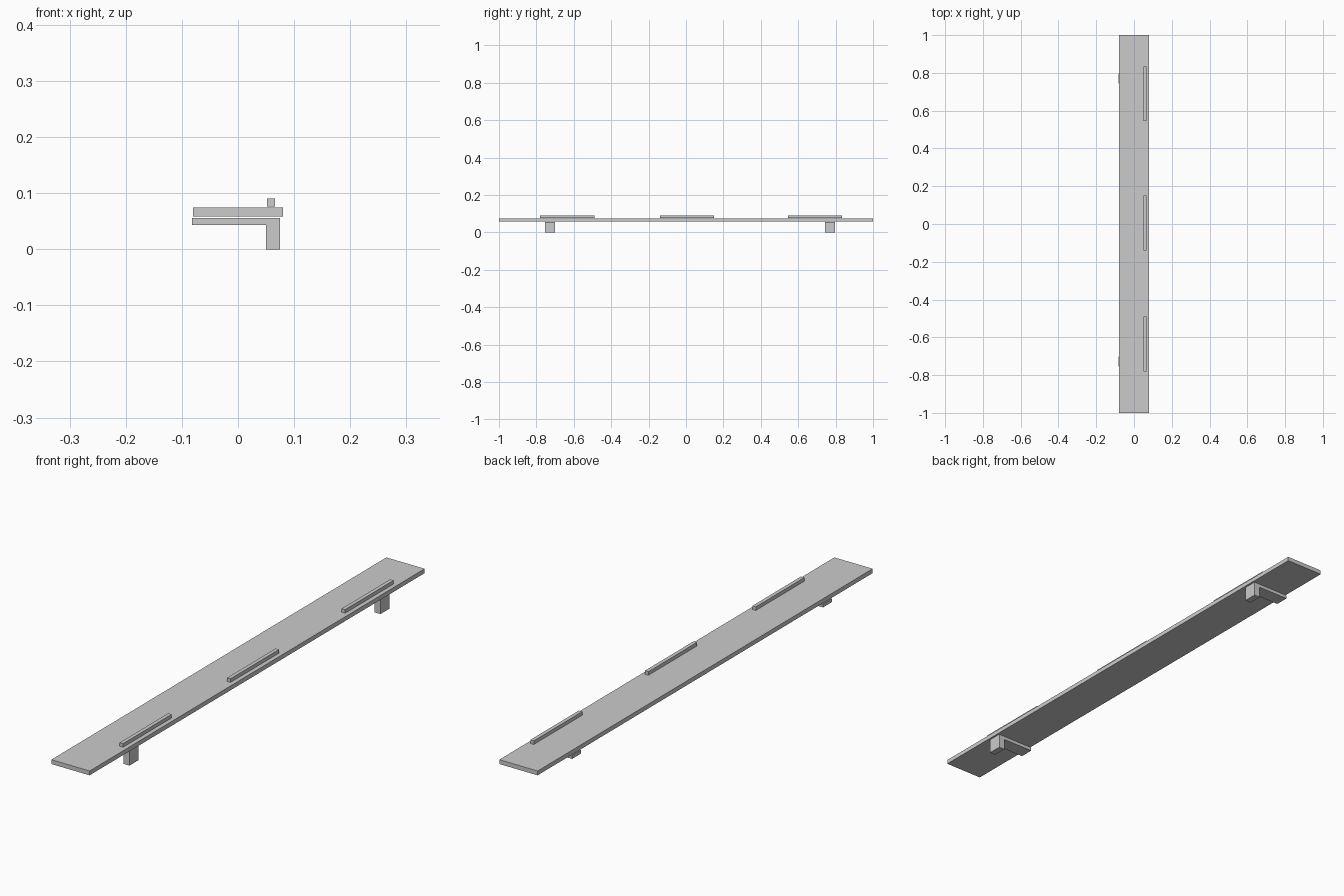
import bpy

if "Cube" in bpy.data.objects:
    bpy.data.objects.remove(bpy.data.objects["Cube"])


def prism(name, profile, y0, y1):
    """Extrude an x-z profile along y."""
    n = len(profile)
    verts = [(x, y, z) for y in (y0, y1) for x, z in profile]
    faces = [tuple(range(n)), tuple(range(2 * n - 1, n - 1, -1))]
    faces += [(i, i + n, (i + 1) % n + n, (i + 1) % n) for i in range(n)]
    mesh = bpy.data.meshes.new(name)
    mesh.from_pydata(verts, [], faces)
    mesh.update()
    obj = bpy.data.objects.new(name, mesh)
    bpy.context.collection.objects.link(obj)
    return obj


def rect(x0, x1, z0, z1):
    return [(x0, z0), (x1, z0), (x1, z1), (x0, z1)]


# Long shelf board
prism("shelf_board", rect(-0.08, 0.08, 0.058, 0.0745), -1, 1)

# Three raised strips along the right edge
for i, y in enumerate((-0.635, 0.006, 0.69)):
    prism(f"top_strip_{i + 1}", rect(0.0515, 0.066, 0.0765, 0.09), y - 0.145, y + 0.145)

# Two L-shaped brackets below the board
bracket = [(0.05, 0), (0.075, 0), (0.075, 0.056), (-0.082, 0.056),
           (-0.082, 0.043), (0.05, 0.043)]
for i, y in enumerate((-0.728, 0.77)):
    prism(f"bracket_{i + 1}", bracket, y - 0.027, y + 0.027)
